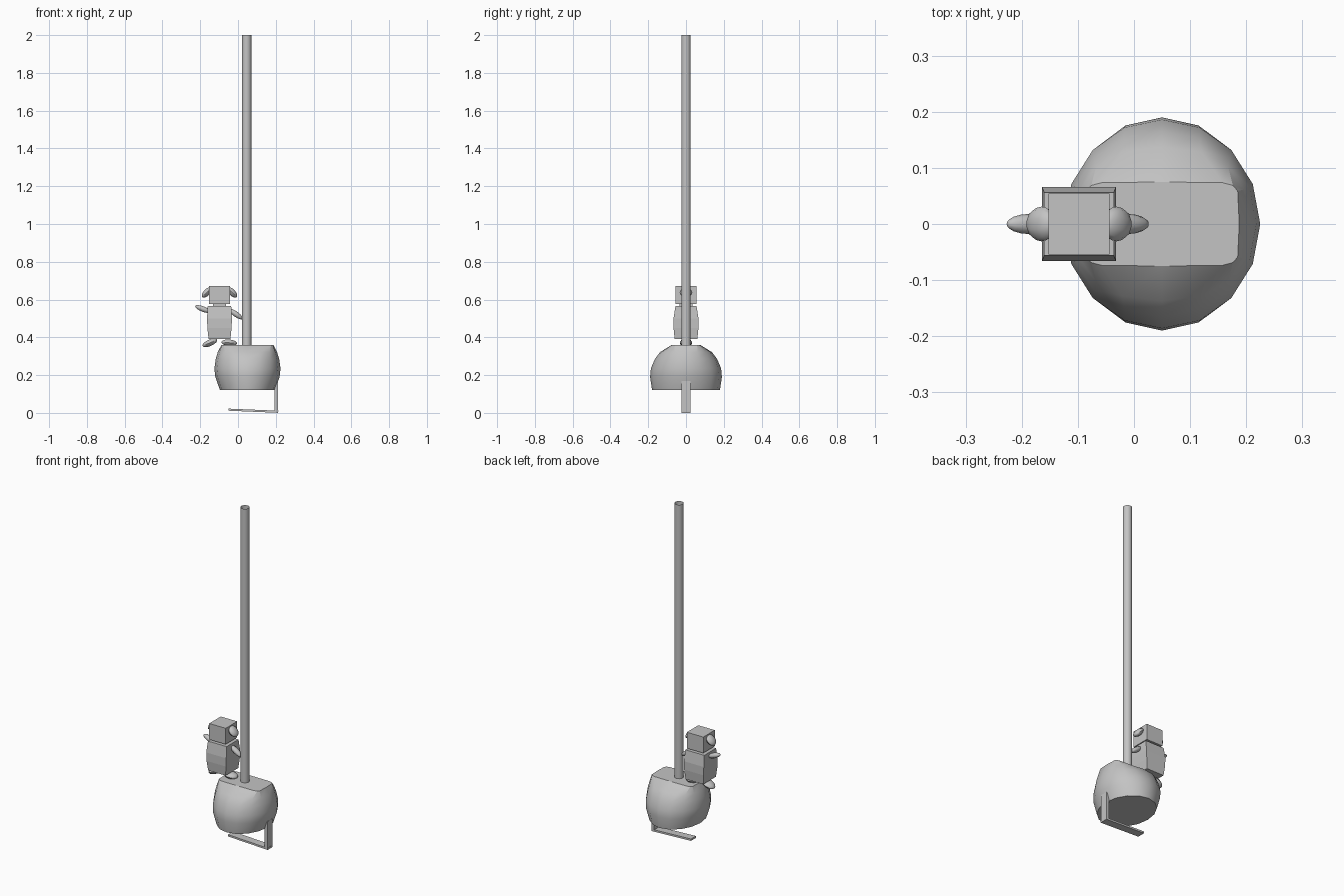
import bpy, bmesh, math
from mathutils import Matrix, Vector

if "Cube" in bpy.data.objects:
    bpy.data.objects.remove(bpy.data.objects["Cube"], do_unlink=True)

grey = bpy.data.materials.new("plain grey")
grey.use_nodes = True
grey.diffuse_color = (0.55, 0.55, 0.55, 1)
grey.node_tree.nodes["Principled BSDF"].inputs["Base Color"].default_value = (0.55, 0.55, 0.55, 1)


def finish(name, bm, smooth=None):
    bmesh.ops.recalc_face_normals(bm, faces=bm.faces)
    mesh = bpy.data.meshes.new(name)
    bm.to_mesh(mesh)
    bm.free()
    mesh.materials.append(grey)
    obj = bpy.data.objects.new(name, mesh)
    bpy.context.collection.objects.link(obj)
    if smooth:
        bpy.ops.object.select_all(action='DESELECT')
        obj.select_set(True)
        bpy.context.view_layer.objects.active = obj
        bpy.ops.object.shade_smooth_by_angle(angle=math.radians(smooth))
    return obj


def loft(name, rings, cx, sides=16, caps=True, smooth=None, offset=0.0):
    """Stack of superellipse rings: (z, x radius, y radius, squareness)."""
    bm = bmesh.new()
    loops = []
    for z, rx, ry, n in rings:
        loop = []
        for i in range(sides):
            a = math.tau * (i + offset) / sides
            c, s = math.cos(a), math.sin(a)
            x = math.copysign(abs(c) ** (2 / n), c) if abs(c) > 1e-6 else 0
            y = math.copysign(abs(s) ** (2 / n), s) if abs(s) > 1e-6 else 0
            loop.append(bm.verts.new((cx + rx * x, ry * y, z)))
        loops.append(loop)
    for lo, hi in zip(loops, loops[1:]):
        for i in range(sides):
            j = (i + 1) % sides
            bm.faces.new((lo[i], lo[j], hi[j], hi[i]))
    if caps:
        bm.faces.new(loops[0])
        bm.faces.new(loops[-1])
    return finish(name, bm, smooth)


def slab(name, start, end, thick, width):
    """Flat bar running between two points in the xz plane."""
    a, b = Vector((start[0], 0, start[1])), Vector((end[0], 0, end[1]))
    d = b - a
    bm = bmesh.new()
    bmesh.ops.create_cube(bm, size=1)
    turn = Matrix.Rotation(-math.atan2(d.z, d.x), 4, 'Y')
    bm.transform(Matrix.Translation((a + b) / 2) @ turn
                 @ Matrix.Diagonal((d.length, width, thick, 1)))
    return finish(name, bm)


def limb(name, start, end, thick, width):
    """Low-poly ellipsoid stretched between two points in the xz plane."""
    a, b = Vector((start[0], 0, start[1])), Vector((end[0], 0, end[1]))
    d = b - a
    bm = bmesh.new()
    bmesh.ops.create_uvsphere(bm, u_segments=10, v_segments=8, radius=1)
    bm.transform(Matrix.Rotation(math.pi / 2, 4, 'Y'))
    turn = Matrix.Rotation(-math.atan2(d.z, d.x), 4, 'Y')
    bm.transform(Matrix.Translation((a + b) / 2) @ turn
                 @ Matrix.Diagonal((d.length / 2, width / 2, thick / 2, 1)))
    return finish(name, bm, 50)


# Bowl-shaped cabin with a flattened top
loft("cabin", [(0.122, 0.146, 0.18, 2), (0.19, 0.17, 0.19, 2),
               (0.235, 0.175, 0.186, 2), (0.285, 0.168, 0.165, 2.1),
               (0.322, 0.157, 0.137, 2.4), (0.36, 0.1375, 0.075, 8)],
     0.05, smooth=28)

# Open-ended pole
loft("pole", [(0.33, 0.025, 0.025, 2), (2.0, 0.025, 0.025, 2)],
     0.046, caps=False, smooth=40)

# Foot rest hanging below
slab("foot_rest_post", (0.203, 0.005), (0.203, 0.17), 0.018, 0.048)
slab("foot_rest_plate", (-0.05, 0.017), (0.213, 0.006), 0.011, 0.048)

# Block figure: square rings are four-sided lofts turned by half a step
fx = -0.098
r = math.sqrt(2)
blocks = {
    "torso": [(0.392, 0.058, 0.06), (0.45, 0.064, 0.066), (0.5, 0.066, 0.066), (0.565, 0.062, 0.056)],
    "neck": [(0.56, 0.035, 0.035), (0.58, 0.035, 0.035)],
    "head": [(0.576, 0.0545, 0.0545), (0.672, 0.0545, 0.0545)],
}
for name, rings in blocks.items():
    loft(name, [(z, x * r, y * r, 2) for z, x, y in rings], fx, sides=4, offset=0.5)

# Ears and feet, mirrored
for side, sign in (("left", 1), ("right", -1)):
    limb(side + "_ear", (fx + sign * 0.043, 0.663), (fx + sign * 0.091, 0.612), 0.036, 0.062)
limb("left_foot", (-0.088, 0.375), (-0.005, 0.368), 0.036, 0.066)
limb("right_foot", (-0.188, 0.354), (-0.11, 0.388), 0.036, 0.066)

# Arms, one raised and one lowered
limb("left_arm", (-0.05, 0.55), (0.026, 0.497), 0.03, 0.036)
limb("right_arm", (-0.145, 0.534), (-0.227, 0.566), 0.03, 0.036)
